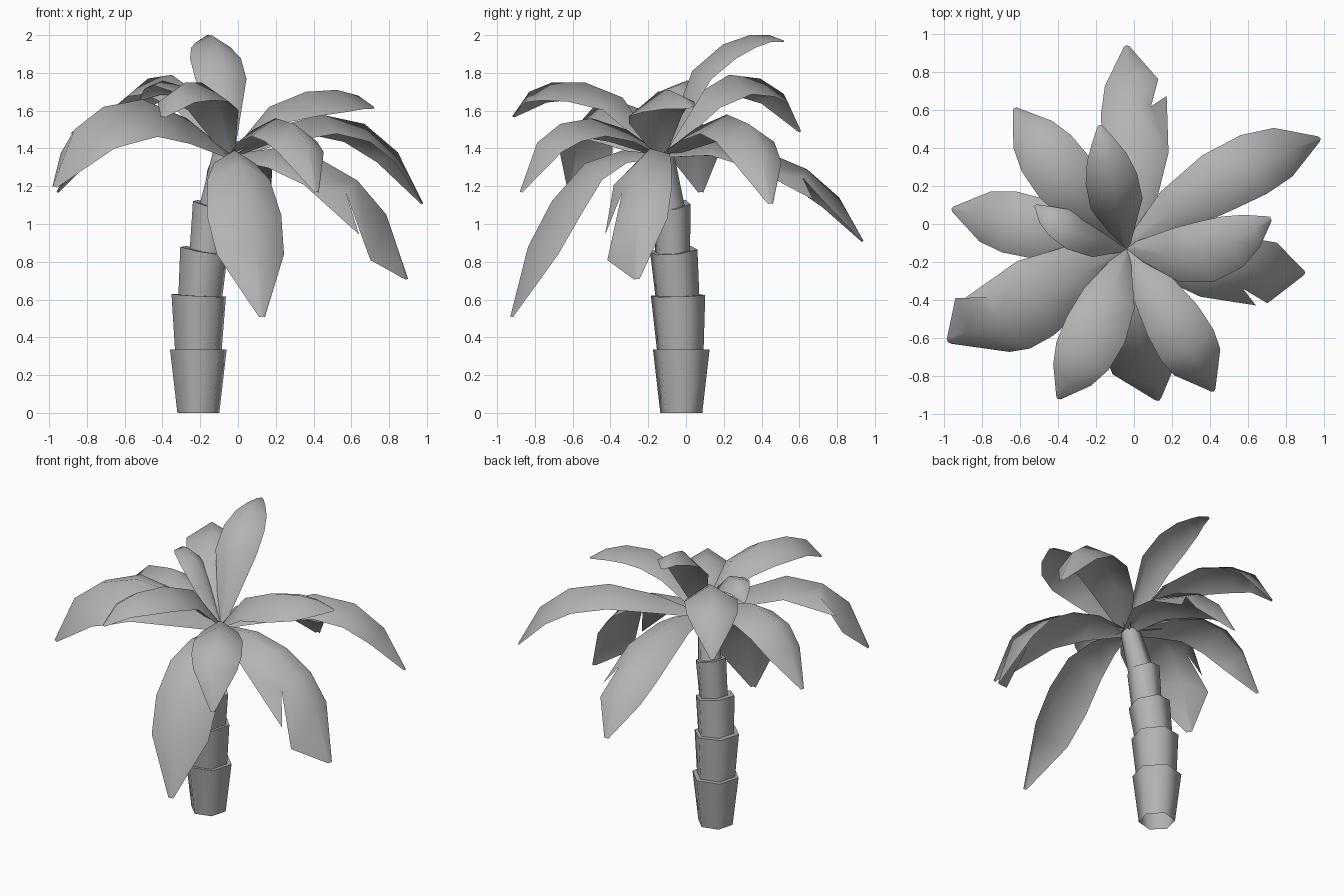
import bpy, math
from math import radians
from mathutils import Vector

if "Cube" in bpy.data.objects:
    bpy.data.objects.remove(bpy.data.objects["Cube"])

CROWN = Vector((-0.04, -0.13, 1.37))
FRACTIONS = (0, 0.25, 0.5, 0.72, 0.88, 1)
# blade width along the length of the spine
WIDTHS = ((0, 0.16), (0.25, 0.76), (0.5, 1.0), (0.7, 0.94), (0.86, 0.65), (1, 0.08))
DROOP = 0.62

GREY = bpy.data.materials.new("grey")
GREY.diffuse_color = (0.45, 0.45, 0.45, 1)
GREY.use_nodes = True
GREY.node_tree.nodes["Principled BSDF"].inputs["Base Color"].default_value = GREY.diffuse_color


def make(name, verts, faces, angle):
    mesh = bpy.data.meshes.new(name)
    mesh.from_pydata(verts, [], faces)
    mesh.materials.append(GREY)
    mesh.update()
    ob = bpy.data.objects.new(name, mesh)
    bpy.context.collection.objects.link(ob)
    bpy.ops.object.select_all(action='DESELECT')
    ob.select_set(True)
    bpy.context.view_layer.objects.active = ob
    bpy.ops.object.shade_smooth_by_angle(angle=radians(angle))
    return ob


# Trunk: flared six-sided sleeves, open below, stacked along a leaning line
def sleeve(name, c0, r0, c1, r1, tilt0, tilt1, n=6):
    verts = []
    for c, r, tilt in ((c0, r0, tilt0), (c1, r1, tilt1)):
        for i in range(n):
            a = 2 * math.pi * (i + 0.25) / n
            x, y = r * math.cos(a), r * math.sin(a)
            verts.append((c[0] + x, c[1] + y, c[2] - tilt * (x - 0.5 * y)))
    faces = [(i, (i + 1) % n, n + (i + 1) % n, n + i) for i in range(n)]
    faces.append(tuple(range(n, 2 * n)))
    make(name, verts, faces, 75)


sleeve("trunk_1", (-0.21, -0.025, 0), 0.115, (-0.21, -0.025, 0.335), 0.155, 0, 0)
sleeve("trunk_2", (-0.21, -0.03, 0.32), 0.127, (-0.208, -0.042, 0.622), 0.149, 0, 0.05)
sleeve("trunk_3", (-0.2, -0.045, 0.61), 0.12, (-0.18, -0.065, 0.86), 0.13, 0.05, 0.17)
sleeve("trunk_4", (-0.165, -0.07, 0.83), 0.095, (-0.14, -0.075, 1.1), 0.102, 0.17, 0.25)
sleeve("trunk_5", (-0.13, -0.08, 1.07), 0.08, (-0.07, -0.125, 1.385), 0.06, 0.25, 0.3)


def width_at(s):
    for (s0, w0), (s1, w1) in zip(WIDTHS, WIDTHS[1:]):
        if s <= s1:
            return w0 + (w1 - w0) * (s - s0) / (s1 - s0)
    return WIDTHS[-1][1]


# Frond: arched spine with a drooping blade half on each side.
# tear = (reach of inner lobe, inset of inner lobe, shift of outer lobe)
def frond(name, tip, heights, half, bow=0.0, roll=0.0, tear=None):
    flat = Vector((tip[0] - CROWN.x, tip[1] - CROWN.y, 0))
    left = Vector((-flat.y, flat.x, 0)).normalized()
    spine = []
    for f, z in zip(FRACTIONS, (CROWN.z,) + heights):
        p = CROWN + flat * f + left * bow * math.sin(math.pi * f)
        p.z = z
        spine.append(p)
    run = [0.0]
    for p, q in zip(spine, spine[1:]):
        run.append(run[-1] + (q - p).length)
    verts, faces = [], []
    last = len(spine) - 1
    for i, p in enumerate(spine):
        t = (spine[min(i + 1, last)] - spine[max(i - 1, 0)]).normalized()
        side = Vector((-t.y, t.x, 0)).normalized()
        up = t.cross(side)
        w = half * width_at(run[i] / run[-1])
        tilt = up * roll * w
        drop = up * w * DROOP
        verts += [p + side * w - drop + tilt, p, p - side * w - drop - tilt]
    s = 3
    if tear:
        # split the right edge at the third station
        reach, inset, shift = tear
        mid, edge = verts[3 * s + 1], verts[3 * s + 2]
        ahead = spine[s + 1] - spine[s]
        notch = len(verts)
        verts.append(mid.lerp(edge, 0.5))
        verts[3 * s + 2] = edge.lerp(mid, inset) + ahead * reach
        verts[3 * s + 5] += (spine[last] - spine[last - 1]) * shift
    for i in range(last):
        a, b = 3 * i, 3 * i + 3
        faces.append((a, a + 1, b + 1, b))
        right = [a + 1, a + 2, b + 2, b + 1]
        if tear and i == s - 1:
            right.insert(3, notch)
        if tear and i == s:
            right[1] = notch
        faces.append(tuple(right))
    make(name, verts, faces, 80)


frond("frond_east_long", (0.98, 0.45), (1.51, 1.58, 1.53, 1.38, 1.11), 0.175, bow=0.065)
frond("frond_east_high", (0.72, 0.03), (1.62, 1.7, 1.71, 1.68, 1.62), 0.165, bow=-0.1, roll=0.2)
frond("frond_east_low", (0.9, -0.26), (1.4, 1.35, 1.23, 1.05, 0.71), 0.18, bow=-0.04, roll=0.35,
      tear=(0.85, 0.0, 0.5))
frond("frond_south_east", (0.42, -0.88), (1.5, 1.56, 1.53, 1.43, 1.17), 0.165, bow=0.01)
frond("frond_south_low", (0.13, -0.93), (1.39, 1.32, 1.12, 0.88, 0.51), 0.205, bow=-0.03)
frond("frond_south_west", (-0.4, -0.92), (1.67, 1.75, 1.75, 1.7, 1.57), 0.17, bow=0.03)
frond("frond_west_torn", (-0.98, -0.62), (1.56, 1.66, 1.62, 1.5, 1.2), 0.23, bow=0.01, roll=-0.3,
      tear=(0.8, 0.25, 0.3))
frond("frond_west", (-0.96, 0.08), (1.52, 1.6, 1.55, 1.41, 1.17), 0.17)
frond("frond_north_west", (-0.63, 0.61), (1.68, 1.79, 1.77, 1.69, 1.49), 0.17, bow=0.02)
frond("frond_top", (-0.18, 0.52), (1.81, 1.95, 2.0, 2.0, 1.97), 0.145, bow=0.0)
frond("frond_west_small", (-0.52, 0.1), (1.6, 1.73, 1.76, 1.73, 1.66), 0.1, bow=0.04, roll=0.3)
frond("frond_north_torn", (-0.04, 0.94), (1.44, 1.39, 1.29, 1.14, 0.91), 0.185, bow=-0.05,
      tear=(0.45, 0.0, 0.0))
